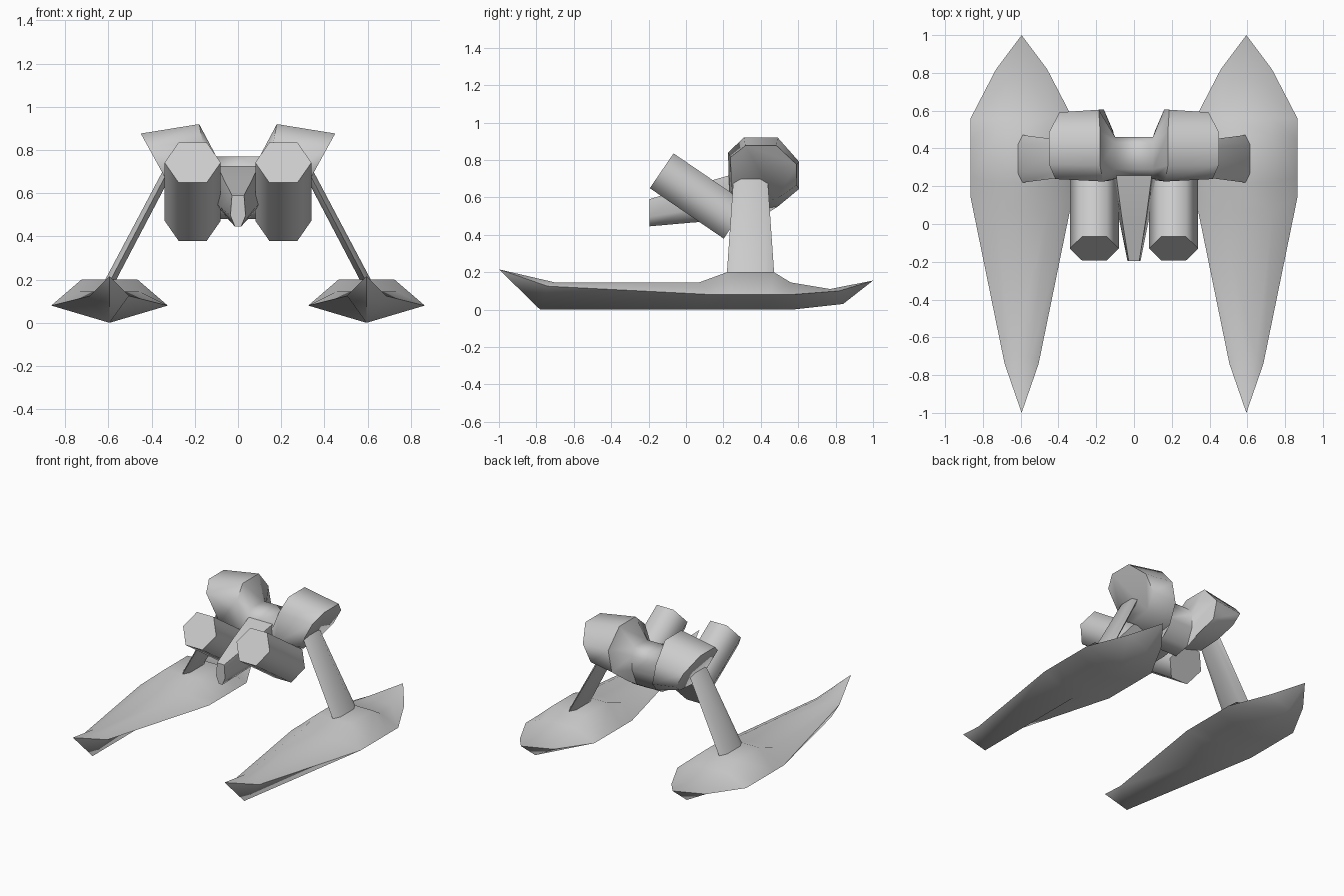
import bpy, bmesh
from math import radians, cos, sin, pi
from mathutils import Vector

if "Cube" in bpy.data.objects:
    bpy.data.objects.remove(bpy.data.objects["Cube"])


def loft(name, sections, mirror=False, angle=62):
    """Skin a list of equal-length rings, cap both ends, optionally mirror in x."""
    bm = bmesh.new()
    rings = [[bm.verts.new(p) for p in s] for s in sections]
    n = len(rings[0])
    for a, b in zip(rings, rings[1:]):
        for i in range(n):
            j = (i + 1) % n
            bm.faces.new((a[i], a[j], b[j], b[i]))
    bm.faces.new(rings[0])
    bm.faces.new(rings[-1])
    bmesh.ops.remove_doubles(bm, verts=bm.verts, dist=0.0005)
    bmesh.ops.recalc_face_normals(bm, faces=bm.faces)
    me = bpy.data.meshes.new(name)
    bm.to_mesh(me)
    bm.free()
    ob = bpy.data.objects.new(name, me)
    bpy.context.collection.objects.link(ob)
    bpy.ops.object.select_all(action='DESELECT')
    ob.select_set(True)
    bpy.context.view_layer.objects.active = ob
    bpy.ops.object.shade_smooth_by_angle(angle=radians(angle))
    if mirror:
        m = ob.modifiers.new("mirror", 'MIRROR')
        m.use_clip = False
        m.use_mirror_merge = False
    return ob


# Skis: each station is keel (y, z), side edge (y, half width, z), deck (y, half width, z)
SKI_X = 0.595
stations = [
    ((-1.0, .215), (-1.0, 0, .215), (-1.0, 0, .215)),
    ((-.78, 0), (-.74, .09, .125), (-.70, .05, .145)),
    ((.10, 0), (.14, .27, .08), (.07, .14, .145)),
    ((.25, 0), (.25, .27, .08), (.22, .13, .20)),
    ((.45, 0), (.45, .27, .08), (.47, .13, .20)),
    ((.57, 0), (.56, .27, .08), (.56, .13, .145)),
    ((.84, .03), (.82, .135, .10), (.77, .07, .11)),
    ((1.0, .155), (1.0, 0, .155), (1.0, 0, .155)),
]
loft("ski", [[(SKI_X, k[0], k[1]), (SKI_X + e[1], e[0], e[2]), (SKI_X + d[1], d[0], d[2]),
              (SKI_X - d[1], d[0], d[2]), (SKI_X - e[1], e[0], e[2])]
             for k, e, d in stations], mirror=True)


# Struts: flattened hexagonal legs leaning in towards the body
def strut_ring(x, z, half_y, half_x):
    return [(x + half_x * sx, .345 + half_y * sy, z + half_x * .5 * -sx)
            for sx, sy in ((0, -1), (1, -.6), (1, .6), (0, 1), (-1, .6), (-1, -.6))]


loft("strut", [strut_ring(.605, .17, .128, .035), strut_ring(.315, .72, .09, .033)], mirror=True)

# Engines: hexagonal barrels tilted down towards the back
front, back = Vector((.21, -.13, .742)), Vector((.21, .265, .4725))
axis = (back - front).normalized()
side = Vector((1, 0, 0))
up = side.cross(axis)
hexagon = [side * .13 * cos(i * pi / 3) + up * .13 * sin(i * pi / 3) for i in range(6)]
loft("engine", [[c + h for h in hexagon] for c in (front, back)], mirror=True)


# Nose: narrow wedge widening back into the hub
def nose_ring(y, w, bottom, top):
    mid = bottom + (top - bottom) * .35
    return [(-w * .4, y, bottom), (w * .4, y, bottom), (w, y, mid),
            (w * .8, y, top), (-w * .8, y, top), (-w, y, mid)]


loft("nose", [nose_ring(-.195, .035, .445, .59), nose_ring(.03, .08, .465, .66),
              nose_ring(.24, .115, .48, .72), nose_ring(.40, .11, .5, .75)])

# Hub and side pods: one octagonal skin, flaring out to slanted pods
hub = [(.24, .70), (.29, .77), (.43, .77), (.46, .72), (.46, .62), (.41, .50), (.30, .48), (.24, .53)]
pod = [(.225, .84), (.31, .92), (.49, .92), (.605, .79), (.605, .645), (.49, .55), (.32, .53), (.23, .60)]
inner = [(.10 + (z - .5) * .19 + max(0, y - .5) * .3, y, z) for y, z in pod]
outer = []
for y, z in pod:
    y2, z2 = .41 + (y - .41) * .93, .73 + (z - .73) * .77
    outer.append((.45 + .55 * (z2 - .876), y2, z2))
loft("hub_and_pods", [
    [(-x, y, z) for x, y, z in outer],
    [(-x, y, z) for x, y, z in inner],
    [(-.10, y, z) for y, z in hub],
    [(.10, y, z) for y, z in hub],
    inner, outer])
